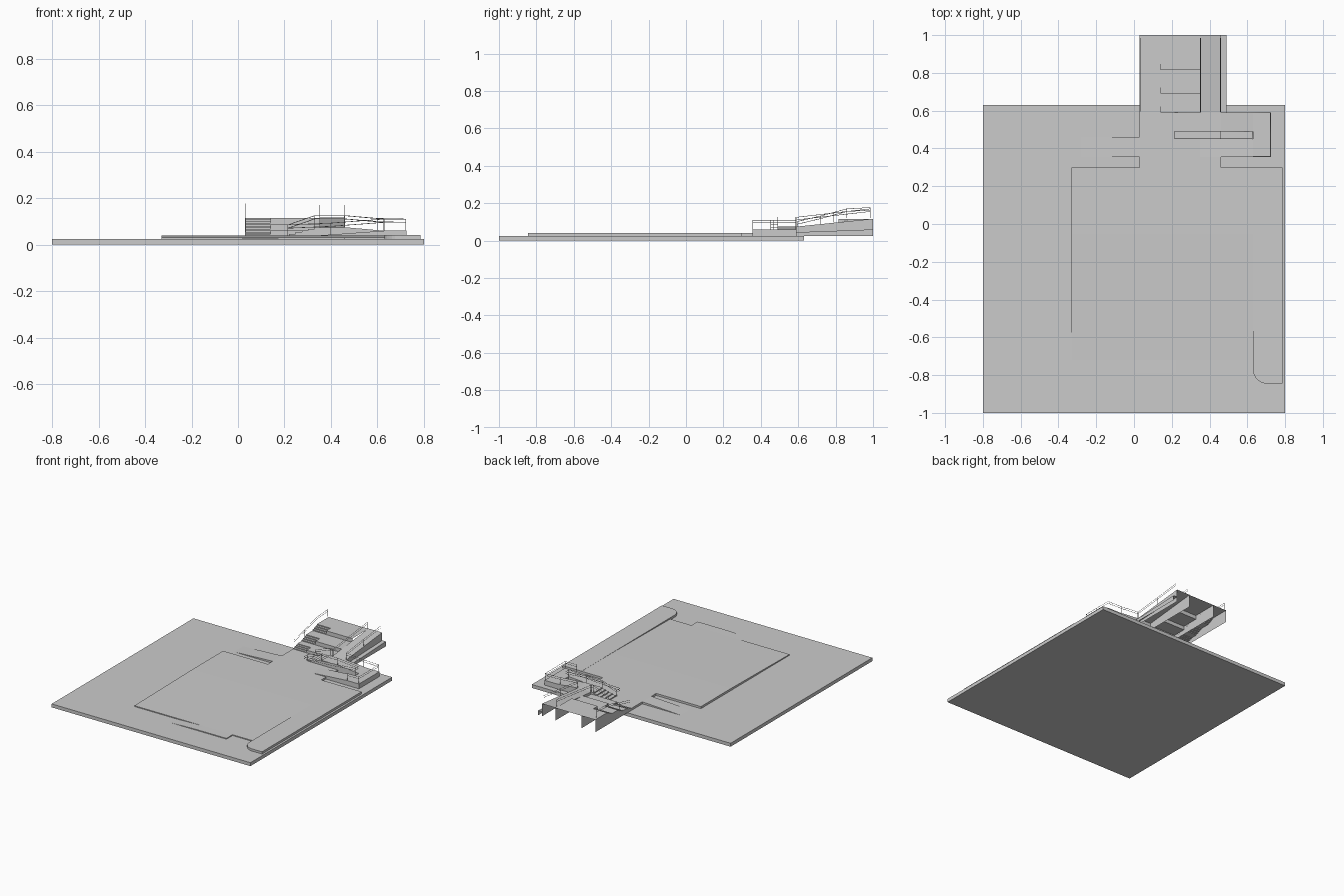
import bpy, math

if "Cube" in bpy.data.objects:
    bpy.data.objects.remove(bpy.data.objects["Cube"])

G = 0.025   # paving level


def mesh(name, verts, faces):
    me = bpy.data.meshes.new(name)
    me.from_pydata(verts, [], faces)
    ob = bpy.data.objects.new(name, me)
    bpy.context.collection.objects.link(ob)
    return ob


def prism(name, outline, top, bottom=0.02):
    """Extrude a counter-clockwise plan outline up to top(x, y)."""
    n = len(outline)
    f = top if callable(top) else (lambda x, y: top)
    v = [(x, y, bottom) for x, y in outline] + [(x, y, f(x, y)) for x, y in outline]
    faces = [tuple(range(n - 1, -1, -1)), tuple(range(n, 2 * n))]
    faces += [(i, (i + 1) % n, n + (i + 1) % n, n + i) for i in range(n)]
    return mesh(name, v, faces)


def rect(x0, x1, y0, y1):
    return [(x0, y0), (x1, y0), (x1, y1), (x0, y1)]


def box(name, x0, x1, y0, y1, z0, z1):
    return prism(name, rect(x0, x1, y0, y1), z1, z0)


def sheet_y(name, x0, x1, profile):
    """Open sheet swept across x from a (y, z) profile."""
    v = [(x, y, z) for y, z in profile for x in (x0, x1)]
    return mesh(name, v, [(2*i, 2*i+1, 2*i+3, 2*i+2) for i in range(len(profile) - 1)])


def wall_x(name, x, pts):
    return mesh(name, [(x, y, z) for y, z in pts], [tuple(range(len(pts)))])


def rail(name, pts, drop=0.05, lines=(0, 0.014)):
    """Handrail with a lower rail and a post at every point."""
    cu = bpy.data.curves.new(name, 'CURVE')
    cu.dimensions = '3D'
    cu.bevel_depth = 0.0014
    cu.bevel_resolution = 0
    paths = [[(x, y, z - d) for x, y, z in pts] for d in lines]
    paths += [[(x, y, z), (x, y, z - drop)] for x, y, z in pts]
    for path in paths:
        s = cu.splines.new('POLY')
        s.points.add(len(path) - 1)
        for p, c in zip(s.points, path):
            p.co = (*c, 1)
    ob = bpy.data.objects.new(name, cu)
    bpy.context.collection.objects.link(ob)


# Ground slab
box("ground_slab", -0.8, 0.8, -1, 0.63, 0, G)

# Court: level at the back, falling gently to the front
prism("court_back", rect(-0.33, 0.63, -0.05, 0.3), 0.04)
prism("court_front", rect(-0.33, 0.63, -0.72, -0.05),
      lambda x, y: 0.04 if y > -0.1 else 0.031)

# Raised side strip with one rounded corner
arc = [(0.705 - 0.075 * math.cos(a), -0.77 - 0.075 * math.sin(a))
       for a in [i * math.pi / 16 for i in range(9)]]
prism("side_strip", arc + [(0.785, -0.845), (0.785, 0.3), (0.63, 0.3)], 0.041)

# Front access ramp and landing
prism("front_ramp", rect(0.0, 0.22, -0.79, -0.72), lambda x, y: G if x < 0.1 else 0.031)
box("front_landing", 0.22, 0.46, -0.79, -0.72, 0.02, 0.031)

# Link between the court and the stairs, with a west ramp
box("link_path", 0.03, 0.46, 0.3, 0.59, 0.02, 0.04)
prism("west_ramp", rect(-0.28, 0.03, 0.355, 0.46), lambda x, y: G if x < 0 else 0.04)

# Switchback ramp: lower lane, turning landing, upper lane
prism("lower_lane", rect(0.35, 0.63, 0.355, 0.45), lambda x, y: 0.04 if x < 0.5 else 0.06)
box("turn_landing", 0.63, 0.725, 0.355, 0.59, 0.02, 0.06)
prism("upper_lane", rect(0.46, 0.63, 0.49, 0.59), lambda x, y: 0.075 if x < 0.5 else 0.06)
box("upper_landing", 0.33, 0.46, 0.49, 0.59, 0.02, 0.075)
for i in range(4):
    box(f"cross_step_{i}", 0.22 + i * 0.0275, 0.2475 + i * 0.0275, 0.49, 0.59,
        0.02, 0.047 + i * 0.007)

# Terraces, each with a flight of steps cut into its left end
edges = [0.59, 0.69, 0.815, 1.0]
levels = [0.04, 0.06, 0.087, 0.115]
seat, stairs = [(edges[0], levels[0])], [(edges[0], levels[0])]
for k in range(3):
    y, z0, z1 = edges[k], levels[k], levels[k + 1]
    seat += [(y, z0), (y, z1)] if k else [(y, z1)]
    for s in range(4):
        z = z0 + (z1 - z0) * (s + 1) / 4
        yy = y + s * 0.0165
        stairs += [(yy, stairs[-1][1]), (yy, z)]
    wall_x(f"flight_cheek_{k}", 0.14, [(y, z0), (y + 0.05, z1), (y, z1)])
seat.append((1.0, levels[3]))
stairs.append((1.0, levels[3]))
sheet_y("terraces", 0.14, 0.35, seat)
sheet_y("stair_flights", 0.03, 0.14, stairs)

# Long ramp beside the terraces and the low side verge
sheet_y("long_ramp", 0.35, 0.46, [(0.59, 0.075), (1, 0.117)])
sheet_y("side_verge", 0.46, 0.49, [(0.59, 0.045), (1, 0.06)])

# Supporting walls, open underneath and behind
wall_x("outer_wall", 0.49, [(0.59, G), (1, G), (1, 0.06), (0.59, 0.045)])
for x in (0.35, 0.46):
    wall_x("ramp_wall", x, [(0.59, G), (1, G), (1, 0.117), (0.59, 0.075)])
wall_x("left_wall", 0.03, [(0.59, G), (1, G)] + stairs[::-1])
wall_x("inner_wall", 0.14, [(0.59, G), (1, G)] + stairs[::-1])

# Railings
for x in (0.352, 0.458):
    rail("ramp_rail", [(x, 0.592, 0.125), (x, 0.79, 0.148), (x, 0.985, 0.17)])
rail("stair_rail", [(0.034, y, z + 0.055) for y, z in
                    ((0.595, 0.047), (0.72, 0.077), (0.86, 0.115), (0.985, 0.122))])
rail("outer_rail", [(0.46, 0.588, 0.125), (0.6, 0.588, 0.113), (0.722, 0.588, 0.11),
                    (0.722, 0.47, 0.11), (0.722, 0.358, 0.11), (0.63, 0.358, 0.11)])
rail("divider_rail", [(0.215, 0.49, 0.085), (0.33, 0.49, 0.125), (0.46, 0.49, 0.125),
                      (0.627, 0.49, 0.11), (0.627, 0.452, 0.11), (0.4, 0.452, 0.093),
                      (0.215, 0.452, 0.085), (0.215, 0.49, 0.085)])
rail("cross_step_rail", [(0.215, 0.588, 0.085), (0.33, 0.588, 0.125), (0.352, 0.588, 0.125)])
